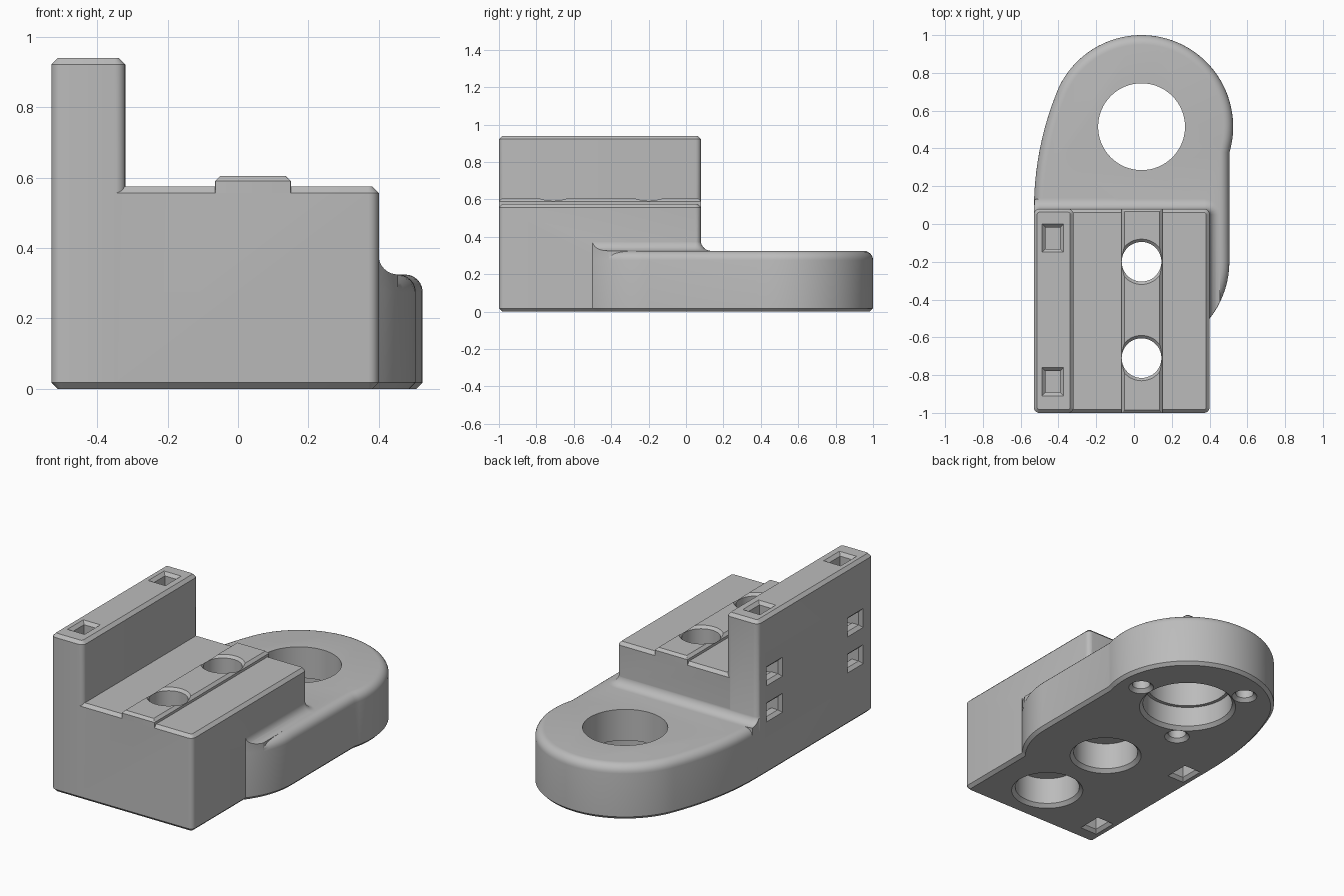
import bpy, bmesh
from math import sin, cos, acos, pi, radians
from mathutils import Matrix

cube = bpy.data.objects.get("Cube")
if cube:
    bpy.data.objects.remove(cube, do_unlink=True)

grey = bpy.data.materials.new("warm_grey")
grey.use_nodes = True
colour = (0.5, 0.5, 0.5, 1)
grey.diffuse_color = colour
grey.node_tree.nodes["Principled BSDF"].inputs["Base Color"].default_value = colour


# Outline helpers: each returns a ring of points for a given inset
def arc(cx, cy, r, a0, a1, n):
    return [(cx + r * cos(a0 + (a1 - a0) * i / n), cy + r * sin(a0 + (a1 - a0) * i / n))
            for i in range(n + 1)]


def rounded_rect(x0, x1, y0, y1, radius):
    def ring(d):
        r = max(radius - d, 0.002)
        corners = [(x1, y1, 1, 1), (x0, y1, -1, 1), (x0, y0, -1, -1), (x1, y0, 1, -1)]
        pts = []
        for k, (x, y, sx, sy) in enumerate(corners):
            pts += arc(x - sx * (d + r), y - sy * (d + r), r, k * pi / 2, (k + 1) * pi / 2, 5)
        return pts
    return ring


def rectangle(cx, cy, hx, hy):
    return lambda d: [(cx + sx * (hx - d), cy + sy * (hy - d))
                      for sx, sy in ((1, 1), (-1, 1), (-1, -1), (1, -1))]


def circle(cx, cy, n=64):
    return lambda r: arc(cx, cy, r, 0, 2 * pi, n)[:-1]


def flange_outline(d):
    side = radians(157.9)
    pts = [(-0.5295 + d, -0.4)]
    pts += arc(1.11, 0.08, 1.6395 - d, pi, side, 10)
    pts += arc(0.04, 0.515, 0.485 - d, side, -acos((0.465 - d) / (0.485 - d)), 48)[1:]
    pts += arc(0.02, -0.2, 0.485 - d, 0, -radians(70), 16)
    return pts


# Stack rings of an outline at (height, inset) layers into a closed solid
def loft(name, ring, layers, matrix=Matrix()):
    bm = bmesh.new()
    rings = [[bm.verts.new((x, y, z)) for x, y in ring(d)] for z, d in layers]
    n = len(rings[0])
    for a, b in zip(rings, rings[1:]):
        for i in range(n):
            bm.faces.new((a[i], a[(i + 1) % n], b[(i + 1) % n], b[i]))
    bm.faces.new(rings[0])
    bm.faces.new(rings[-1])
    bm.transform(matrix)
    bmesh.ops.recalc_face_normals(bm, faces=bm.faces)
    mesh = bpy.data.meshes.new(name)
    bm.to_mesh(mesh)
    bm.free()
    mesh.materials.append(grey)
    ob = bpy.data.objects.new(name, mesh)
    bpy.context.collection.objects.link(ob)
    return ob


def combine(target, other, operation):
    mod = target.modifiers.new("join", "BOOLEAN")
    mod.operation, mod.object, mod.solver = operation, other, "EXACT"
    bpy.context.view_layer.objects.active = target
    bpy.ops.object.modifier_apply(modifier=mod.name)
    bpy.data.objects.remove(other, do_unlink=True)


C = 0.018  # chamfer size

# Main block, side wall and raised rib
body_ring = rounded_rect(-0.53, 0.40, -1, 0.08, 0.03)
bracket = loft("bracket", body_ring, [(0, C), (C, 0), (0.575 - C, 0), (0.575, C)])
wall = loft("wall", rounded_rect(-0.5306, -0.32, -1.0006, 0.0806, 0.03),
            [(C, 0), (0.94 - C, 0), (0.94, C)])
rib = loft("rib", rounded_rect(-0.065, 0.15, -1.0004, 0.0804, 0.002),
           [(0.557, 0), (0.59, 0), (0.605, 0.015)])

# Ring flange with a rounded upper edge
R = 0.05
flange = loft("flange", flange_outline, [(0, C), (C, 0)] + [
    (0.275 + R * sin(a * pi / 12), R * (1 - cos(a * pi / 12))) for a in range(7)])

# Concave fillet where the flange meets the block, trimmed to the flange
F = 0.055
fillet = loft("fillet", body_ring, [(0.26, -F)] + [
    (0.38 - F * cos(a * pi / 16), F * sin(a * pi / 16) - F + 0.0008) for a in range(9)])
trim = loft("trim", flange_outline, [(0.2, 0.001), (0.5, 0.001)])
combine(fillet, trim, "INTERSECT")

for part in (wall, rib, flange, fillet):
    combine(bracket, part, "UNION")

# Stepped ring bore and stepped screw holes
cutters = [loft("bore", circle(0.04, 0.515),
                [(-0.01, 0.28), (0.02, 0.25), (0.14, 0.25), (0.14, 0.23), (0.5, 0.23)])]
for y in (-0.2, -0.71):
    cutters.append(loft("screw_hole", circle(0.04, y, 48), [
        (-0.01, 0.21), (0.02, 0.18), (0.18, 0.18), (0.18, 0.105), (0.59, 0.105), (0.62, 0.135)]))

# Three blind pin holes around the bore
for k in range(3):
    a = k * 2 * pi / 3
    cutters.append(loft("pin_hole", circle(0.04 + 0.34 * cos(a), 0.515 + 0.34 * sin(a), 24),
                        [(-0.01, 0.08), (0.02, 0.05), (0.15, 0.05)]))

# Square tie channels: from wall top and underside, turning out through the side
to_side = Matrix.Rotation(-pi / 2, 4, "Y")
for y in (-0.075, -0.835):
    shaft = rectangle(-0.43, y, 0.056, 0.074)
    cutters.append(loft("top_shaft", shaft, [(0.95, -0.01), (0.922, 0.017), (0.54, 0.017)]))
    cutters.append(loft("bottom_shaft", shaft, [(-0.01, -0.01), (0.018, 0.017), (0.41, 0.017)]))
    for z in (0.585, 0.37):
        cutters.append(loft("side_shaft", rectangle(z, y, 0.056, 0.073),
                            [(0.54, -0.01), (0.513, 0.017), (0.41, 0.017)], to_side))

for cutter in cutters:
    combine(bracket, cutter, "DIFFERENCE")

# Smooth rounded surfaces, crisp chamfers
bpy.ops.object.select_all(action="DESELECT")
bracket.select_set(True)
bpy.context.view_layer.objects.active = bracket
bpy.ops.object.shade_smooth_by_angle(angle=radians(30))
